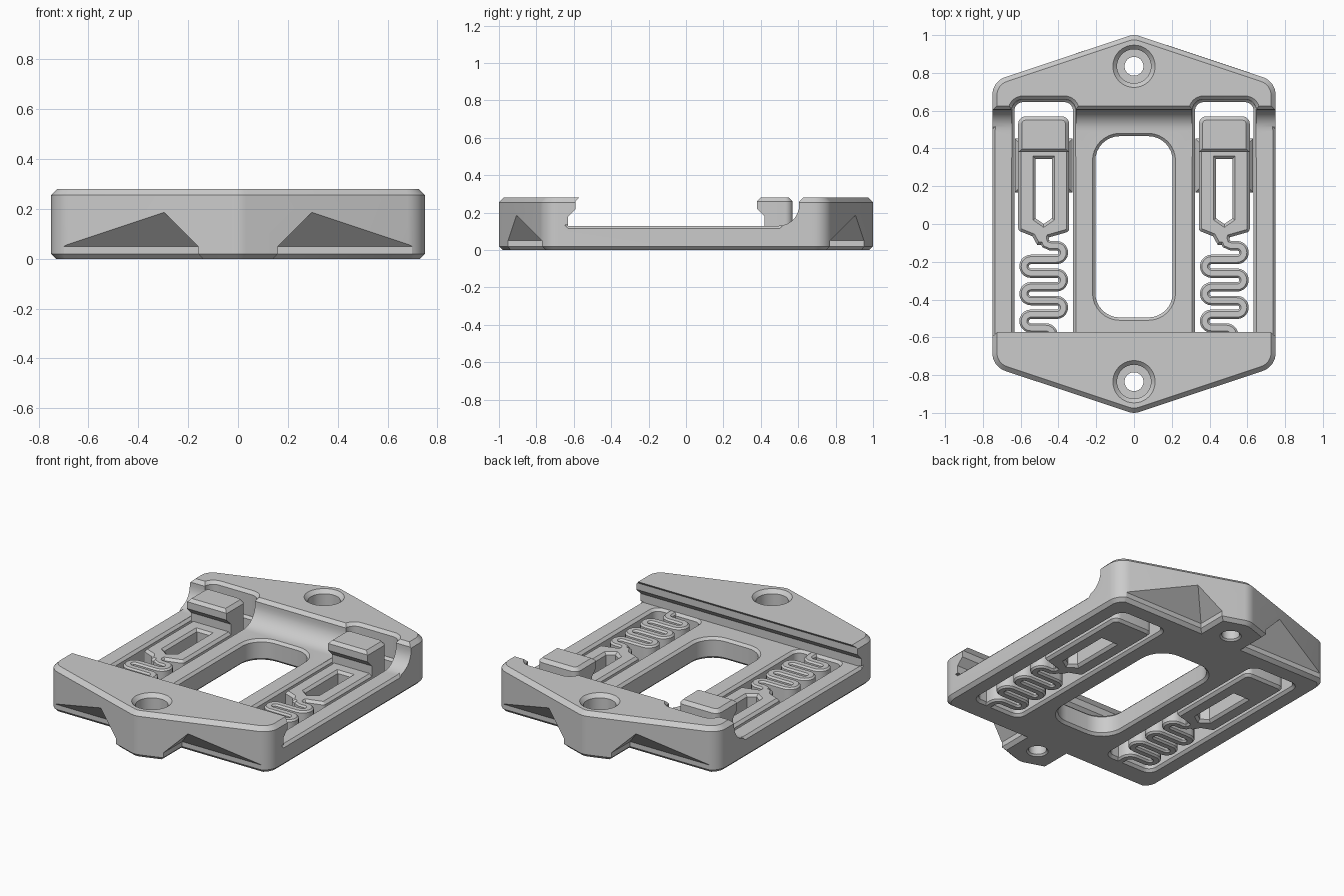
import bpy, bmesh, math
from mathutils import Vector

if "Cube" in bpy.data.objects:
    bpy.data.objects.remove(bpy.data.objects["Cube"])

grey = bpy.data.materials.new("plain_grey")
grey.use_nodes = True
COLOR = (0.6, 0.6, 0.6, 1)
grey.diffuse_color = COLOR
grey.node_tree.nodes["Principled BSDF"].inputs["Base Color"].default_value = COLOR


def outline(corners, off=0, steps=8):
    """Offset a polygon of (x, y, radius) corners and round its corners."""
    pts = [Vector(c[:2]) for c in corners]
    n = len(pts)
    out = []
    for i, c in enumerate(corners):
        a = (pts[i] - pts[i - 1]).normalized()
        b = (pts[(i + 1) % n] - pts[i]).normalized()
        n1, n2 = Vector((a.y, -a.x)), Vector((b.y, -b.x))
        diag = (n1 + n2) / (1 + n1.dot(n2))
        p = pts[i] + diag * off
        if c[2] == 0:
            out.append(p)
            continue
        r = c[2] + off
        center = p - diag * r
        turn = a.angle_signed(b)
        for k in range(steps + 1):
            t = -turn * k / steps
            out.append(center + r * Vector((n1.x * math.cos(t) - n1.y * math.sin(t),
                                            n1.x * math.sin(t) + n1.y * math.cos(t))))
    return out


def skin(name, rings):
    """Join closed counter-clockwise rings of points into a capped solid."""
    bm = bmesh.new()
    loops = [[bm.verts.new(p) for p in ring] for ring in rings]
    n = len(loops[0])
    for lo, hi in zip(loops, loops[1:]):
        for i in range(n):
            j = (i + 1) % n
            bm.faces.new((lo[i], lo[j], hi[j], hi[i]))
    bm.faces.new(loops[0][::-1])
    bm.faces.new(loops[-1])
    bmesh.ops.remove_doubles(bm, verts=bm.verts, dist=1e-4)
    mesh = bpy.data.meshes.new(name)
    bm.to_mesh(mesh)
    bm.free()
    mesh.materials.append(grey)
    ob = bpy.data.objects.new(name, mesh)
    bpy.context.collection.objects.link(ob)
    return ob


def loft(name, corners, levels, along_x=False):
    """Stack the outline at (height, offset) levels."""
    rings = []
    for h, off in levels:
        ring = outline(corners, off)
        rings.append([(h, p.x, p.y) if along_x else (p.x, p.y, h) for p in ring])
    return skin(name, rings)


def disc(name, y, levels, sides=40):
    """Stack circles at (height, radius) levels on the centre line."""
    turns = [math.tau * k / sides for k in range(sides)]
    return skin(name, [[(r * math.cos(t), y + r * math.sin(t), h) for t in turns]
                       for h, r in levels])


def rect(x0, x1, y0, y1, r=0):
    return [(x0, y0, r), (x1, y0, r), (x1, y1, r), (x0, y1, r)]


def activate(ob):
    bpy.ops.object.select_all(action='DESELECT')
    ob.select_set(True)
    bpy.context.view_layer.objects.active = ob


def cut(ob, cutters):
    activate(ob)
    for c in cutters:
        c.hide_render = True
        mod = ob.modifiers.new("cut", 'BOOLEAN')
        mod.operation, mod.solver, mod.object = 'DIFFERENCE', 'EXACT', c
        bpy.ops.object.modifier_apply(modifier=mod.name)
        bpy.data.objects.remove(c)


def smooth(ob):
    activate(ob)
    bpy.ops.object.shade_smooth_by_angle(angle=math.radians(25))


FLOOR, TOP, CH = 0.13, 0.28, 0.015
SLOT_X = 0.478

# Bracket body: six-sided block with chamfered rims
body = loft("bracket_body",
            [(0, -1.005, .1), (.75, -.755, .1), (.75, .755, .1),
             (0, 1.005, .1), (-.75, .755, .1), (-.75, -.755, .1)],
            [(0, -.02), (.02, 0), (.255, 0), (TOP, -.025)])
cutters = []

# Wide channel with an undercut front lip and a rounded rear wall
channel = [(-.63, FLOOR, 0), (.605, FLOOR, .11), (.605, .26, 0), (.635, .29, 0), (.635, .4, 0),
           (-.565, .4, 0), (-.565, .287, 0), (-.59, .262, 0), (-.59, .22, 0), (-.63, .18, 0)]
cutters.append(loft("channel_cutter", channel, [(-1, 0), (1, 0)], along_x=True))

# Central window
through = [(-.01, CH + .01), (CH, 0), (FLOOR - CH, 0), (FLOOR + .01, CH + .01)]
cutters.append(loft("window_cutter", rect(-.205, .205, -.495, .465, .13), through))

for s in (-1, 1):
    # Clip slots, with a taller pocket in the rear block
    x = s * SLOT_X
    cutters.append(loft("slot_cutter", rect(x - .155, x + .155, -.615, .645, .045),
                        [(-.01, CH + .01), (CH, 0), (FLOOR - CH, 0), (FLOOR, CH)]))
    cutters.append(loft("pocket_cutter", rect(x - .17, x + .17, .3, .66, .06),
                        [(FLOOR - .001, 0), (.262, 0), (.3, .038)]))
    # Chamfer on the outer rail edges
    edge = rect(.75, 1, -.63, .5) if s > 0 else rect(-1, -.75, -.63, .5)
    cutters.append(loft("rail_cutter", edge, [(.11, -.005), (.135, .02)]))
    # Counterbored screw holes
    cutters.append(disc("screw_cutter", s * .835,
                        [(-.01, .07), (.01, .05), (.12, .05), (.121, .09), (.258, .09), (.3, .132)]))
    # Sloped notches under the four corners
    for t in (-1, 1):
        xs, ys = sorted((s * .16, s * 1.2)), sorted((t * .77, t * 1.5))
        cutters.append(loft("notch_cutter", rect(*xs, *ys),
                            [(-.02, .04), (.02, 0), (.05, 0), (.3, -.25)]))
cut(body, cutters)
smooth(body)


def spring_path():
    """Serpentine centre line, starting at the clip tip."""
    pitch, half = .0726, .068
    path = [(0, -.03), (0, -.08), (.01, -.105), (.035, -.115)]
    y, side = -.115, 1
    for turn in range(6):
        for k in range(11):
            a = math.pi * k / 10
            path.append((side * (half + pitch / 2 * math.sin(a)),
                         y - pitch / 2 * (1 - math.cos(a))))
        y -= pitch
        side = -side
    for k in range(7):
        a = math.pi / 2 * k / 6
        path.append((.01 + .04 * math.sin(a), y - .04 * (1 - math.cos(a))))
    return [Vector(p) for p in path + [(.05, -.63)]]


def spring(name, x):
    path = spring_path()
    w, c = .025, .01
    section = [(-w + c, 0), (w - c, 0), (w, c), (w, FLOOR - c),
               (w - c, FLOOR), (-w + c, FLOOR), (-w, FLOOR - c), (-w, c)]
    rings = []
    for i, p in enumerate(path):
        d = (path[min(i + 1, len(path) - 1)] - path[max(i - 1, 0)]).normalized()
        rings.append([(x + p.x - d.y * u, p.y + d.x * u, z) for u, z in section])
    smooth(skin(name, rings))


# Sprung clips, one in each slot
for label, s in (("left", 1), ("right", -1)):
    x = s * SLOT_X
    # Flat arm with a narrow neck and a pointed slit
    arm = loft(label + "_clip_arm",
               [(x - .135, -.035, .02), (x - .06, -.065, 0), (x - .035, -.11, 0),
                (x + .02, -.11, 0), (x + .03, -.07, 0), (x + .135, -.04, .02),
                (x + .135, .57, .04), (x - .135, .57, .04)],
               [(0, -CH), (CH, 0), (FLOOR - CH, 0), (FLOOR, -CH)])
    slit = [(x - .043, .03, 0), (x, 0, 0), (x + .043, .03, 0),
            (x + .043, .345, 0), (x - .043, .345, 0)]
    cut(arm, [loft("slit_cutter", slit, through)])
    smooth(arm)
    # Hook with an undercut nose
    hook = loft(label + "_clip_hook", rect(x - .135, x + .135, .3, .57, .04),
                [(FLOOR - CH, 0), (.26, 0), (TOP, -.02)])
    nose = [(.2, .1, 0), (.42, .1, 0), (.42, .18, 0), (.38, .22, 0),
            (.38, .262, 0), (.42, .302, 0), (.42, .4, 0), (.2, .4, 0)]
    cut(hook, [loft("nose_cutter", nose, [(x - .3, 0), (x + .3, 0)], along_x=True)])
    smooth(hook)
    # Guide ridges along the arm
    for t in (-1, 1):
        a, b = sorted((x + t * .1, x + t * .12))
        loft(label + "_guide_ridge", rect(a, b, .2, .42), [(.03, 0), (.065, .033), (.1, 0)])
    spring(label + "_clip_spring", x)
